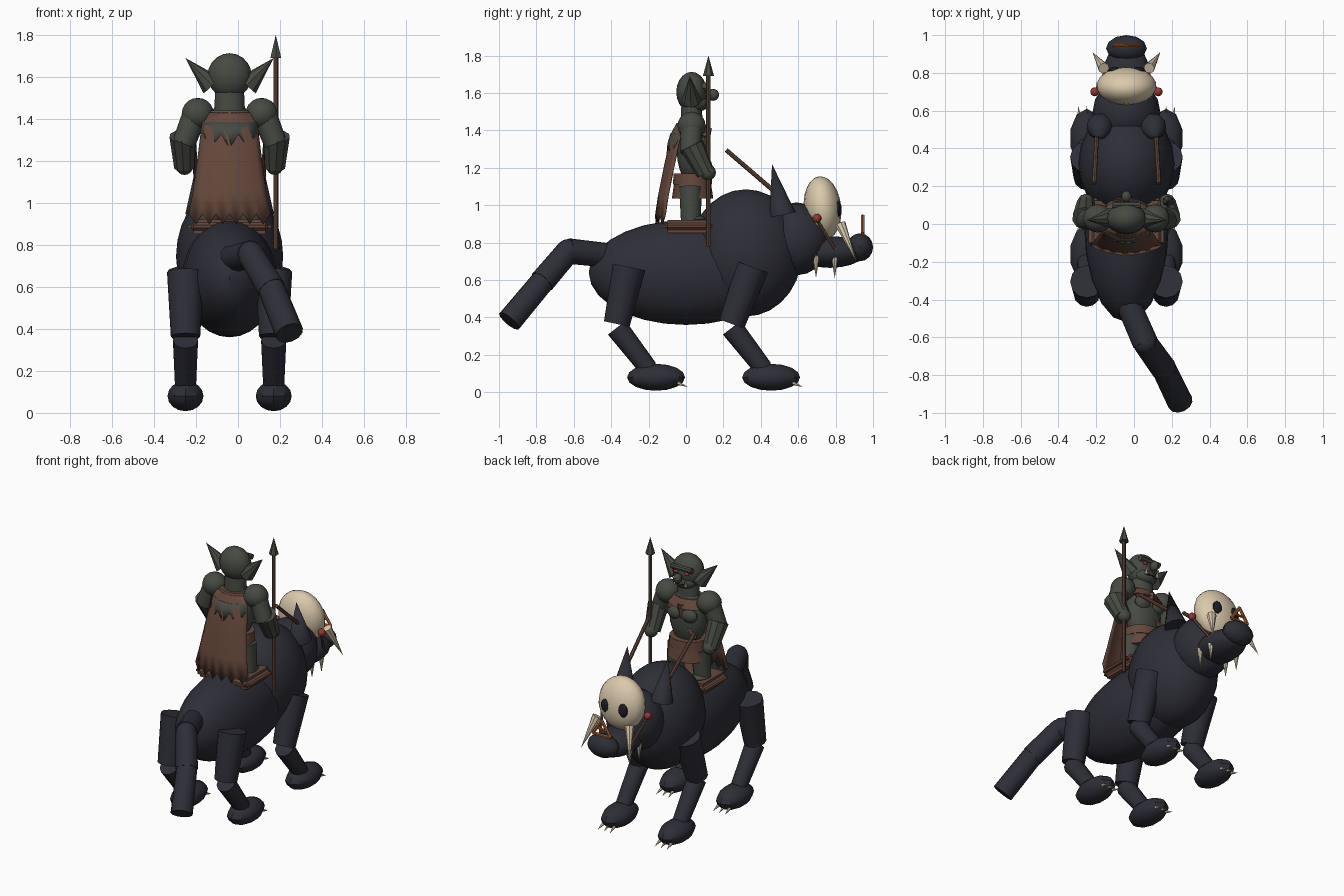
import bpy, bmesh, math
from mathutils import Vector, Matrix

cube = bpy.data.objects.get("Cube")
if cube:
    bpy.data.objects.remove(cube, do_unlink=True)

CX = -0.04          # centre line of beast and rider
SIDES = (("right", -1), ("left", 1))
made = []


def material(name, r, g, b):
    m = bpy.data.materials.new(name)
    m.use_nodes = True
    m.diffuse_color = (r, g, b, 1)
    bsdf = m.node_tree.nodes["Principled BSDF"]
    bsdf.inputs["Base Color"].default_value = (r, g, b, 1)
    bsdf.inputs["Roughness"].default_value = 0.9
    return m


HIDE = material("dark hide", .027, .028, .038)
SKIN = material("grey green skin", .062, .068, .054)
LEATHER = material("brown leather", .13, .065, .043)
BONE = material("bone", .70, .59, .41)
RED = material("red bead", .30, .04, .03)
ORANGE = material("orange metal", .42, .12, .025)
BLACK = material("black socket", .012, .013, .018)


def finish(name, bm, mat):
    bmesh.ops.recalc_face_normals(bm, faces=bm.faces[:])
    mesh = bpy.data.meshes.new(name)
    bm.to_mesh(mesh)
    bm.free()
    mesh.materials.append(mat)
    ob = bpy.data.objects.new(name, mesh)
    bpy.context.collection.objects.link(ob)
    made.append(ob)
    return ob


def ball(name, loc, rad, mat, seg=16, rings=10, tilt=0):
    bm = bmesh.new()
    bmesh.ops.create_uvsphere(bm, u_segments=seg, v_segments=rings, radius=1)
    place = Matrix.Translation(Vector(loc) + Vector((CX, 0, 0)))
    bm.transform(place @ Matrix.Rotation(tilt, 4, "X") @ Matrix.Diagonal((*rad, 1)))
    return finish(name, bm, mat)


def rod(name, a, b, r1, r2, mat, sides=12):
    a, b = Vector(a), Vector(b)
    bm = bmesh.new()
    bmesh.ops.create_cone(bm, cap_ends=True, segments=sides, radius1=r1,
                          radius2=r2, depth=(b - a).length)
    turn = (b - a).to_track_quat("Z", "Y").to_matrix().to_4x4()
    bm.transform(Matrix.Translation((a + b) / 2 + Vector((CX, 0, 0))) @ turn)
    return finish(name, bm, mat)


def frustum(name, y, z1, z2, r1, r2, depth, mat):
    """Upright tapered band, squashed front to back."""
    ob = rod(name, (0, 0, z1), (0, 0, z2), r1, r2, mat, 16)
    ob.data.transform(Matrix.Translation((CX, y, 0)) @ Matrix.Diagonal((1, depth, 1, 1))
                      @ Matrix.Translation((-CX, 0, 0)))


def drape(name, rows, points, depth, mat):
    """Cloth behind the back; rows are (half width, y, z), hem is ragged."""
    bm = bmesh.new()
    grid, n = [], points * 2
    for i, (w, y, z) in enumerate(rows):
        line = []
        for k in range(n + 1):
            u = k / n * 2 - 1
            drop = depth if i == len(rows) - 1 and k % 2 else 0
            line.append(bm.verts.new((CX + u * w, y + .05 * u * u, z - drop)))
        grid.append(line)
    for up, low in zip(grid, grid[1:]):
        for k in range(n):
            bm.faces.new((up[k], up[k + 1], low[k + 1], low[k]))
    ob = finish(name, bm, mat)
    ob.modifiers.new("thickness", "SOLIDIFY").thickness = .008


# Beast body, head and muzzle
ball("beast_body", (0, 0, .64), (.225, .52, .28), HIDE, 20, 14)
ball("beast_chest", (0, .32, .745), (.255, .3, .34), HIDE, 20, 14)
ball("beast_head", (0, .59, .82), (.18, .18, .195), HIDE)
ball("beast_muzzle", (0, .77, .75), (.13, .19, .085), HIDE)
ball("beast_nose", (0, .93, .775), (.108, .07, .075), HIDE, 12, 8)

# Skull mask with eye sockets
ball("skull_mask", (0, .73, .985), (.16, .1, .17), BONE, 18, 12, math.radians(6))
for side, s in SIDES:
    ball(side + "_skull_eye", (s * .062, .812, .98), (.036, .02, .045), BLACK, 10, 8)
    ball(side + "_bridle_bead", (s * .168, .70, .93), (.024, .024, .024), RED, 10, 8)
    rod(side + "_bridle_strap", (s * .165, .70, .92), (s * .115, .80, .76), .009, .009, LEATHER, 6)
    rod(side + "_rein", (s * .172, .215, 1.295), (s * .155, .50, 1.05), .012, .012, LEATHER, 8)
    rod(side + "_beast_ear", (s * .14, .515, .95), (s * .15, .46, 1.22), .072, 0, HIDE, 10)
    rod(side + "_tusk", (s * .12, .825, .90), (s * .18, .91, .70), .03, 0, BONE, 8)
    for i, y in enumerate((.695, .795)):
        rod(f"{side}_fang_{i}", (s * .1, y, .73), (s * .1, y, .61), .02, 0, BONE, 8)

# Triangular ornament standing on the nose
corners = [(-.065, .945, .85), (.065, .945, .85), (0, .945, .945)]
for i in range(3):
    rod(f"nose_ornament_{i}", corners[i], corners[i - 1], .01, .01, ORANGE, 6)
rod("nose_ornament_bar", (-.035, .945, .89), (.035, .945, .89), .008, .008, ORANGE, 6)

# Beast legs, paws and claws
for place, hip, knee, paw in (("front", .355, .245, .455), ("hind", -.305, -.37, -.16)):
    for side, s in SIDES:
        x, tag = s * .21, f"{place}_{side}_"
        rod(tag + "thigh", (x, hip, .67), (x, knee, .365), .088, .07, HIDE)
        rod(tag + "shin", (x, knee, .345), (x, paw - .04, .125), .06, .05, HIDE)
        ball(tag + "paw", (x, paw, .08), (.09, .155, .072), HIDE, 10, 8)
        for i in (-1, 0, 1):
            rod(f"{tag}claw_{i + 1}", (x + i * .04, paw + .115, .05),
                (x + i * .045, paw + .17, .028), .011, 0, BONE, 6)

# Tail in three segments, swinging to the left
tail = [(0, -.40, .73), (.10, -.63, .755), (.20, -.77, .59), (.285, -.945, .38)]
for i in range(3):
    rod(f"tail_{i}", tail[i], tail[i + 1], .065, .068, HIDE)
for i in (1, 2):
    ball(f"tail_joint_{i}", tail[i], (.064, .064, .064), HIDE, 12, 8)

# Saddle
bm = bmesh.new()
bmesh.ops.create_cube(bm, size=1)
bm.transform(Matrix.Translation((CX, .013, .887)) @ Matrix.Diagonal((.4, .28, .07, 1)))
bmesh.ops.bevel(bm, geom=bm.edges[:], offset=.028, segments=3, affect="EDGES")
finish("saddle", bm, LEATHER)

# Rider torso and clothing
ball("rider_torso", (0, .035, 1.3), (.125, .085, .19), SKIN)
frustum("rider_neck", .03, 1.40, 1.55, .075, .068, .8, SKIN)
frustum("skirt", .035, 1.035, 1.12, .135, .12, .82, LEATHER)
frustum("belt", .035, 1.11, 1.17, .125, .12, .84, LEATHER)
frustum("collar", .025, 1.385, 1.44, .14, .10, .75, LEATHER)
rod("chest_strap", (-.1, .10, 1.2), (.1, .10, 1.38), .014, .014, LEATHER, 6)
rod("collar_point", (0, .095, 1.40), (0, .12, 1.31), .045, 0, LEATHER, 4)
drape("cape", [(.12, -.055, 1.43), (.135, -.085, 1.36), (.155, -.12, 1.2),
               (.175, -.15, 1.05), (.195, -.165, .95)], 6, .05, LEATHER)
drape("cape_fringe", [(.125, -.083, 1.385), (.13, -.105, 1.33)], 3, .07, SKIN)

# Rider head and face
ball("rider_head", (0, .03, 1.605), (.105, .082, .108), SKIN)
ball("rider_jaw", (0, .065, 1.545), (.075, .055, .045), SKIN, 12, 8)
ball("rider_nose", (0, .145, 1.59), (.027, .032, .032), SKIN, 10, 8)
rod("rider_brow", (-.075, .10, 1.64), (.075, .10, 1.64), .018, .018, SKIN, 8)
rod("rider_mouth", (-.045, .112, 1.54), (.045, .112, 1.54), .008, .008, BLACK, 6)

# Rider paired parts
for side, s in SIDES:
    ball(side + "_rider_eye", (s * .04, .105, 1.615), (.018, .012, .012), RED, 8, 6)
    rod(side + "_rider_tusk", (s * .04, .115, 1.535), (s * .045, .135, 1.59), .011, 0, BONE, 6)
    ear = rod(side + "_rider_ear", (s * .085, .03, 1.56), (s * .21, .02, 1.69), .055, 0, SKIN, 8)
    ball(side + "_pectoral", (s * .05, .095, 1.335), (.058, .035, .045), SKIN, 12, 8)
    ball(side + "_shoulder", (s * .152, .03, 1.425), (.078, .075, .075), SKIN, 14, 10)
    rod(side + "_upper_arm", (s * .165, .03, 1.42), (s * .22, .025, 1.28), .06, .055, SKIN)
    rod(side + "_forearm", (s * .222, .03, 1.32), (s * .215, .105, 1.17), .066, .05, SKIN, 10)
    ball(side + "_fist", (s * .215, .118, 1.175), (.043, .042, .042), SKIN, 10, 8)
    rod(side + "_rider_leg", (s * .085, .025, 1.10), (s * .10, .025, .91), .062, .052, SKIN)
    ball(side + "_rider_boot", (s * .10, .04, .925), (.05, .065, .025), SKIN, 10, 6)

# Spear in the left hand
rod("spear_shaft", (.22, .12, .78), (.22, .12, 1.70), .012, .012, LEATHER, 8)
rod("spear_head", (.22, .12, 1.69), (.22, .12, 1.80), .03, 0, SKIN, 6)

# Smooth the rounded parts, keep hard edges
bpy.ops.object.select_all(action="DESELECT")
for ob in made:
    ob.select_set(True)
bpy.context.view_layer.objects.active = made[0]
bpy.ops.object.shade_smooth_by_angle(angle=math.radians(35))
